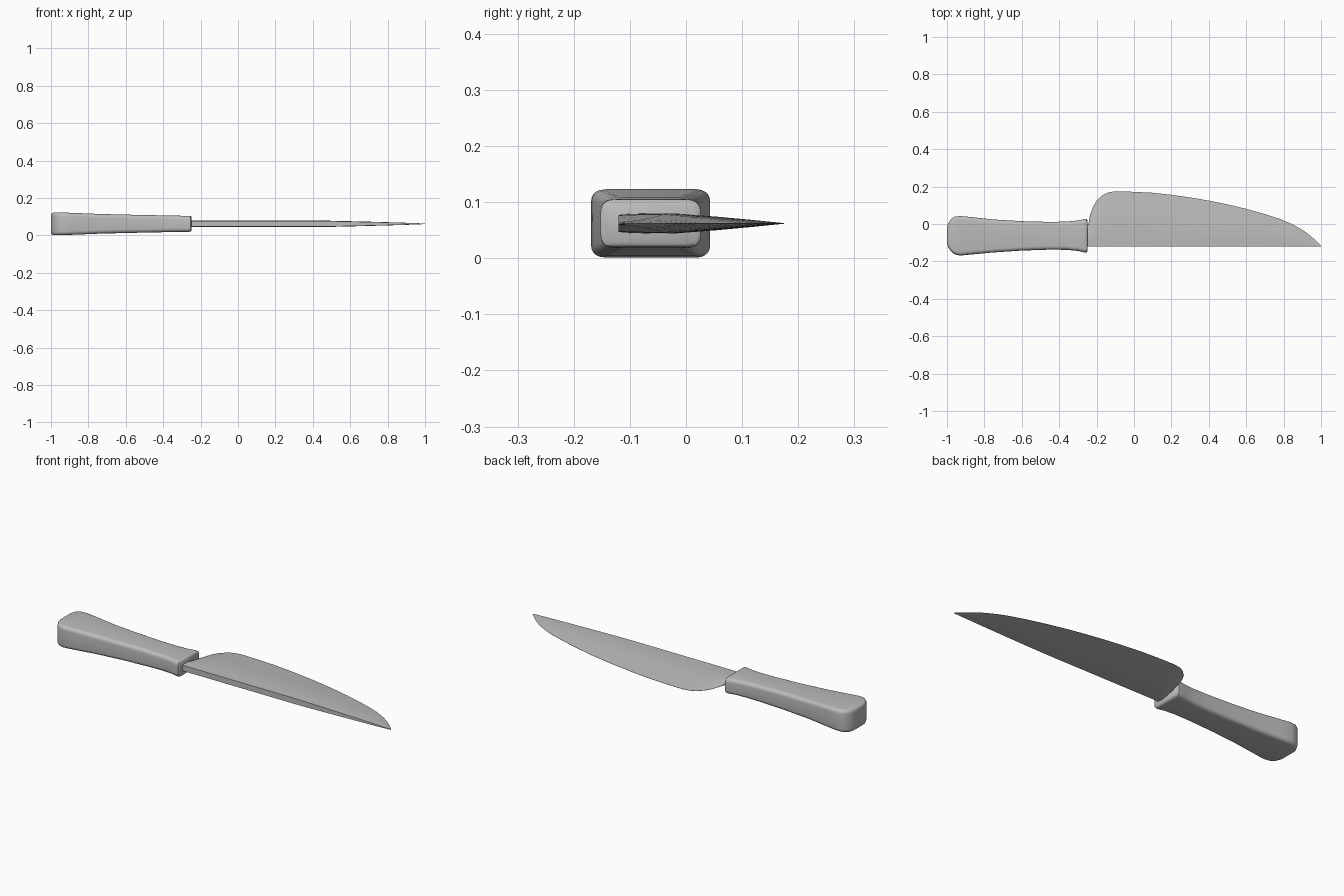
import bpy
import bmesh
import math

cube = bpy.data.objects.get("Cube")
if cube:
    bpy.data.objects.remove(cube)

MID_Z = 0.062

steel = bpy.data.materials.new("plain_grey")
steel.use_nodes = True
grey = (0.5, 0.5, 0.5, 1)
steel.diffuse_color = grey
steel.node_tree.nodes["Principled BSDF"].inputs["Base Color"].default_value = grey


def loft(name, rings, angle):
    """Skin a list of equal-length closed sections and cap both ends."""
    bm = bmesh.new()
    loops = [[bm.verts.new(p) for p in ring] for ring in rings]
    n = len(loops[0])
    for a, b in zip(loops, loops[1:]):
        for i in range(n):
            j = (i + 1) % n
            bm.faces.new((a[i], a[j], b[j], b[i]))
    bm.faces.new(loops[0])
    bm.faces.new(loops[-1])
    bmesh.ops.recalc_face_normals(bm, faces=bm.faces)
    mesh = bpy.data.meshes.new(name)
    bm.to_mesh(mesh)
    bm.free()
    mesh.materials.append(steel)
    obj = bpy.data.objects.new(name, mesh)
    bpy.context.collection.objects.link(obj)
    bpy.ops.object.select_all(action="DESELECT")
    obj.select_set(True)
    bpy.context.view_layer.objects.active = obj
    bpy.ops.object.shade_smooth_by_angle(angle=math.radians(angle))
    return obj


def rounded_section(x, y0, y1, half, r, steps=5):
    """Rounded rectangle across the handle at one station."""
    cy, hy = (y0 + y1) / 2, (y1 - y0) / 2
    points = []
    for k, (sy, sz) in enumerate(((1, 1), (-1, 1), (-1, -1), (1, -1))):
        for s in range(steps + 1):
            a = math.pi / 2 * (k + s / steps)
            points.append((x, cy + sy * (hy - r) + r * math.cos(a),
                           MID_Z + sz * (half - r) + r * math.sin(a)))
    return points


# Handle: x, low y, high y, half height
stations = [
    (-1.0, -0.105, -0.015, 0.052), (-0.993, -0.125, 0.005, 0.058),
    (-0.98, -0.145, 0.025, 0.061), (-0.96, -0.162, 0.039, 0.061),
    (-0.93, -0.169, 0.043, 0.06), (-0.87, -0.163, 0.037, 0.058),
    (-0.75, -0.152, 0.024, 0.053), (-0.6, -0.142, 0.015, 0.049),
    (-0.45, -0.137, 0.011, 0.046), (-0.36, -0.138, 0.013, 0.044),
    (-0.3, -0.144, 0.019, 0.043), (-0.265, -0.152, 0.026, 0.043),
    (-0.253, -0.152, 0.026, 0.042), (-0.248, -0.146, 0.02, 0.036),
]
loft("handle", [rounded_section(*s, 0.02) for s in stations], 50)

# Blade: straight spine, curved cutting edge given as x, y
edge = [
    (-0.26, -0.01), (-0.243, 0.0), (-0.236, 0.045), (-0.22, 0.09),
    (-0.2, 0.125), (-0.17, 0.153), (-0.14, 0.168), (-0.1, 0.175),
    (0.0, 0.172), (0.1, 0.167), (0.2, 0.156), (0.3, 0.142), (0.4, 0.125),
    (0.5, 0.105), (0.6, 0.081), (0.7, 0.053), (0.78, 0.027), (0.84, 0.002),
    (0.89, -0.025), (0.93, -0.052), (0.97, -0.086), (1.0, -0.116),
]
SPINE = -0.12
# fraction across the blade, relative thickness
profile = [(0, 0.87), (0.15, 0.95), (0.36, 1), (0.6, 0.68), (0.8, 0.37), (1, 0.03)]
rings = []
for x, y in edge:
    half = 0.0175 * min(1, 0.08 + 0.92 * ((1 - x) / 0.55) ** 0.8)
    side = [(x, SPINE + f * (y - SPINE), half * t) for f, t in profile]
    rings.append([(px, py, MID_Z + h) for px, py, h in side]
                 + [(px, py, MID_Z - h) for px, py, h in reversed(side)])
loft("blade", rings, 40)
